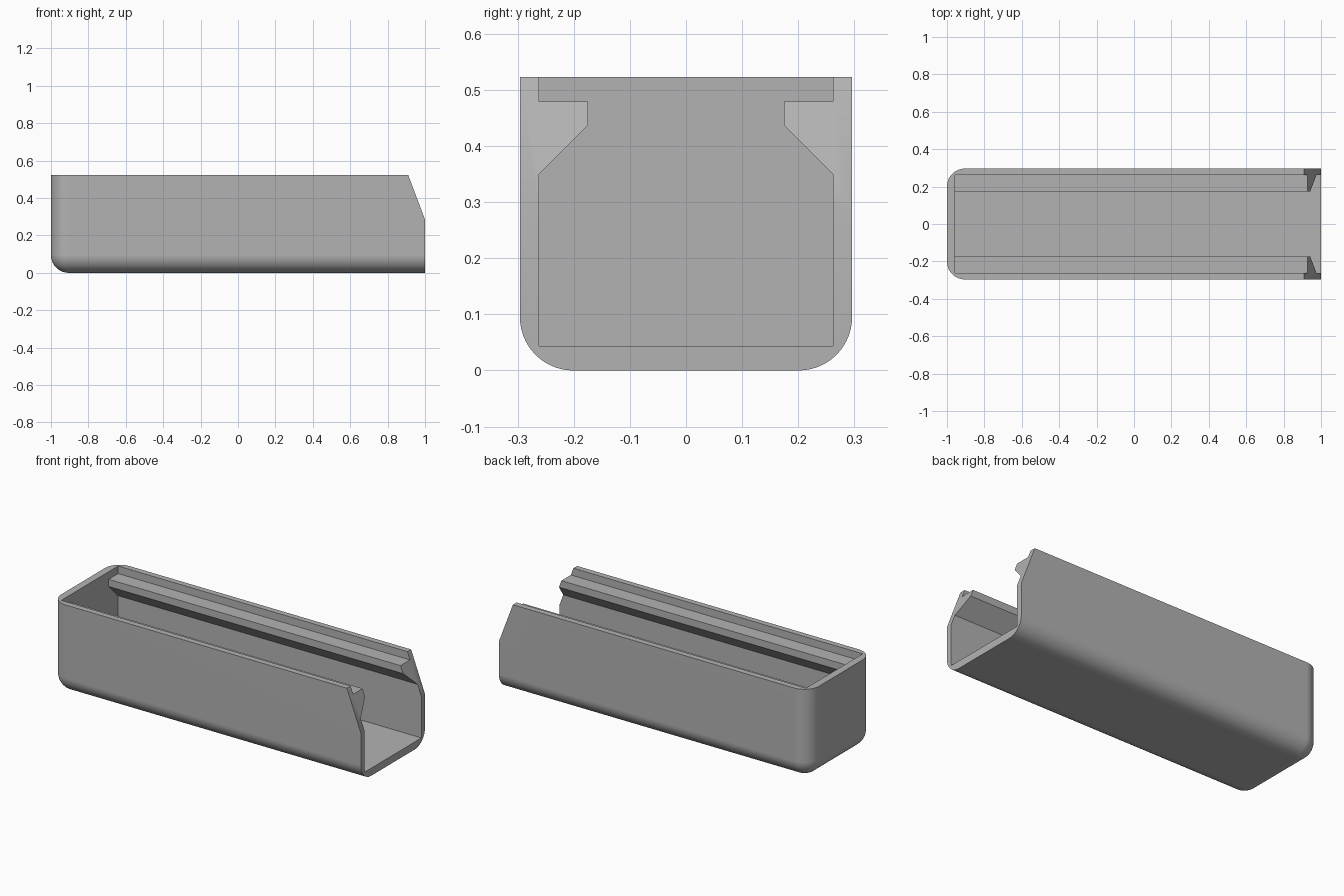
import bpy, bmesh, math

if "Cube" in bpy.data.objects:
    bpy.data.objects.remove(bpy.data.objects["Cube"], do_unlink=True)

HALF_W, HEIGHT = 0.296, 0.523
IN_W, FLOOR, BACK = 0.262, 0.044, -0.957


def make_object(name, bm):
    bmesh.ops.recalc_face_normals(bm, faces=bm.faces[:])
    mesh = bpy.data.meshes.new(name)
    bm.to_mesh(mesh)
    bm.free()
    ob = bpy.data.objects.new(name, mesh)
    bpy.context.collection.objects.link(ob)
    return ob


def rounded_box(name, x0, x1, w, z0, z1, radius, round_base):
    """Box with rounded upright edges at its -x end and, if wanted, a rounded base."""
    bm = bmesh.new()
    bmesh.ops.create_cube(bm, size=1)
    for v in bm.verts:
        v.co = (x1 if v.co.x > 0 else x0, math.copysign(w, v.co.y),
                z1 if v.co.z > 0 else z0)
    edges = []
    for e in bm.edges:
        a, b = (v.co for v in e.verts)
        at_back = max(a.x, b.x) == x0 or a.x == b.x == x0
        upright = a.x == b.x and abs(a.z - b.z) > 1e-4 and a.x < 0
        at_base = max(a.z, b.z) < (z0 + z1) / 2 and not (a.x > 0 and b.x > 0)
        if (upright and at_back) or (round_base and at_base):
            edges.append(e)
    bmesh.ops.bevel(bm, geom=edges, offset=radius, offset_type='OFFSET',
                    segments=14, profile=0.5, affect='EDGES')
    return make_object(name, bm)


def prism(name, points, direction):
    """Extrude a closed outline along a direction."""
    bm = bmesh.new()
    face = bm.faces.new([bm.verts.new(p) for p in points])
    ext = bmesh.ops.extrude_face_region(bm, geom=[face])
    moved = [g for g in ext["geom"] if isinstance(g, bmesh.types.BMVert)]
    bmesh.ops.translate(bm, verts=moved, vec=direction)
    return make_object(name, bm)


def subtract(target, cutter):
    """Cut one solid out of another and discard the cutter."""
    mod = target.modifiers.new("cut", 'BOOLEAN')
    mod.operation, mod.solver, mod.object = 'DIFFERENCE', 'EXACT', cutter
    bpy.ops.object.select_all(action='DESELECT')
    bpy.context.view_layer.objects.active = target
    target.select_set(True)
    bpy.ops.object.modifier_apply(modifier=mod.name)
    bpy.data.objects.remove(cutter, do_unlink=True)


# Outer shell and the hollow inside it
tray = rounded_box("open_ended_tray", -1, 1, HALF_W, 0, HEIGHT, 0.095, True)
cavity = rounded_box("cavity", BACK, 1.2, IN_W, FLOOR, 0.7, 0.1, False)

# Rails along both inner walls are left standing by notching the hollow
rail = [(0.175, 0.479), (0.175, 0.437), (IN_W, 0.35), (0.4, 0.35), (0.4, 0.479)]
for side in (-1, 1):
    subtract(cavity, prism("rail", [(-1.3, side * y, z) for y, z in rail], (2.8, 0, 0)))
subtract(tray, cavity)

# Sloping cut across the open end
slope = [(0.91, HEIGHT), (1, 0.285), (1.2, 0.285), (1.2, 0.7), (0.843, 0.7)]
subtract(tray, prism("end_cut", [(x, -0.5, z) for x, z in slope], (0, 1, 0)))

# Colour
grey = bpy.data.materials.new("plain grey")
grey.use_nodes = True
colour = (0.45, 0.45, 0.45, 1)
grey.diffuse_color = colour
grey.node_tree.nodes["Principled BSDF"].inputs["Base Color"].default_value = colour
tray.data.materials.clear()
tray.data.materials.append(grey)

# Smooth rounding, crisp edges
bpy.context.view_layer.objects.active = tray
tray.select_set(True)
bpy.ops.object.shade_smooth_by_angle(angle=math.radians(30))
weighted = tray.modifiers.new("clean shading", 'WEIGHTED_NORMAL')
weighted.keep_sharp = True
